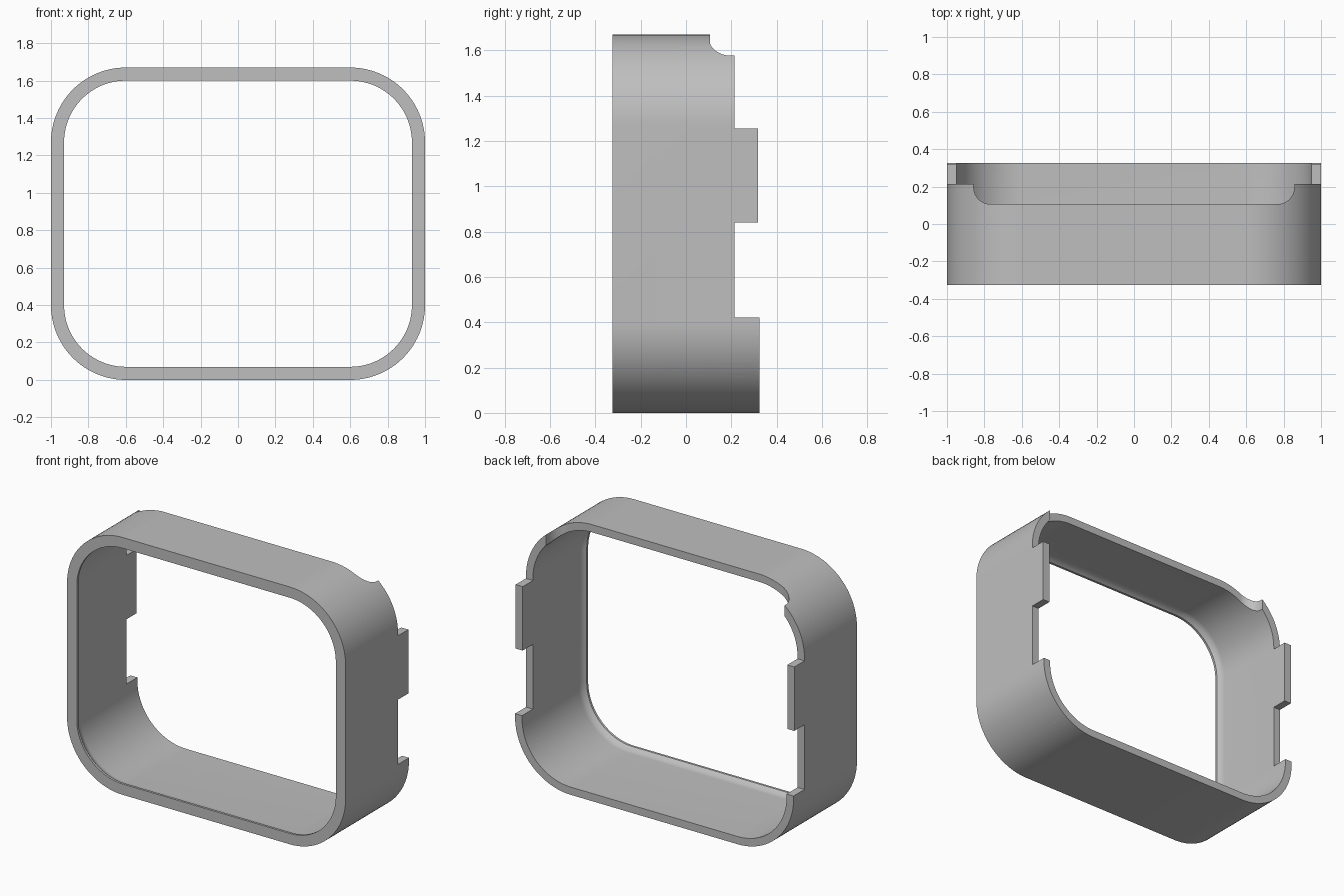
import bpy, bmesh
from math import sin, cos, pi
from mathutils import Matrix, Vector

cube = bpy.data.objects.get("Cube")
if cube:
    bpy.data.objects.remove(cube)

HALF_X, MID_Z, CORNER, DEPTH = 1.0, 0.835, 0.4, 0.325
STEPS = 24

grey = bpy.data.materials.new("plain grey")
grey.use_nodes = True
colour = (0.52, 0.52, 0.52, 1)
grey.diffuse_color = colour
grey.node_tree.nodes["Principled BSDF"].inputs["Base Color"].default_value = colour


def make_object(name, bm):
    bmesh.ops.recalc_face_normals(bm, faces=bm.faces)
    mesh = bpy.data.meshes.new(name)
    bm.to_mesh(mesh)
    bm.free()
    mesh.materials.append(grey)
    obj = bpy.data.objects.new(name, mesh)
    bpy.context.collection.objects.link(obj)
    return obj


def rounded_outline(inset):
    """Rounded rectangle in x and z with concentric corners."""
    pts = []
    for quarter, (sx, sz) in enumerate([(1, 1), (-1, 1), (-1, -1), (1, -1)]):
        for i in range(STEPS + 1):
            a = (quarter + i / STEPS) * pi / 2
            r = CORNER - inset
            pts.append((sx * (HALF_X - CORNER) + r * cos(a),
                        MID_Z + sz * (MID_Z - CORNER) + r * sin(a)))
    return pts


def prism(name, outline, vec, matrix=Matrix()):
    """Extrude a flat outline along a vector, then place it."""
    bm = bmesh.new()
    face = bm.faces.new([bm.verts.new(p) for p in outline])
    out = bmesh.ops.extrude_face_region(bm, geom=[face])
    bmesh.ops.translate(bm, vec=vec, verts=[g for g in out["geom"] if isinstance(g, bmesh.types.BMVert)])
    bm.transform(matrix)
    return make_object(name, bm)


def notch_outline(half, floor, radius, top=0.6):
    """Slot open towards the back with rounded floor corners."""
    right = [(half - radius + radius * sin(t), floor + radius - radius * cos(t))
             for t in [i * pi / 24 for i in range(13)]] + [(half, top)]
    left = [(-x, y) for x, y in reversed(right)]
    return [(x, y, 0) for x, y in right + left]


# Band: wall section with a thicker, filleted front lip, swept round the outline
section = [(-DEPTH, 0), (DEPTH, 0), (DEPTH, 0.05)]
section += [(-0.26 - 0.05 * t, 0.05 + 0.02 * t * t) for t in [i / 6 for i in range(7)]]
section += [(-DEPTH, 0.07)]
bm = bmesh.new()
rings = [[bm.verts.new((x, y, z)) for x, z in rounded_outline(inset)] for y, inset in section]
for a, b in zip(rings, rings[1:] + rings[:1]):
    for i in range(len(a)):
        j = (i + 1) % len(a)
        bm.faces.new((a[i], a[j], b[j], b[i]))
band = make_object("frame_band", bm)

# Cutters for the back edge
cutters = []
for low, high, floor in [(0.42, 0.84, 0.213), (1.255, 1.9, 0.213), (0.8, 1.3, 0.318)]:
    box = [(-1.2, floor, low), (1.2, floor, low), (1.2, floor, high), (-1.2, floor, high)]
    cutters.append(prism("edge_cutter", box, Vector((0, 0.4, 0))))
cutters.append(prism("top_notch_cutter", notch_outline(0.857, 0.106, 0.09), Vector((0, 0, 0.7)),
                     Matrix.Translation((0, 0, 1.3))))
# Diagonal slot through the lower left corner
cutters.append(prism("corner_slot_cutter", notch_outline(0.143, 0.237, 0.09), Vector((0, 0, 0.4)),
                     Matrix.Translation((0.75, 0, 0.25)) @ Matrix.Rotation(pi * 0.75, 4, 'Y')))

bpy.ops.object.select_all(action='DESELECT')
bpy.context.view_layer.objects.active = band
band.select_set(True)
for cutter in cutters:
    mod = band.modifiers.new("cut", 'BOOLEAN')
    mod.operation = 'DIFFERENCE'
    mod.solver = 'EXACT'
    mod.object = cutter
    bpy.ops.object.modifier_apply(modifier=mod.name)
for cutter in cutters:
    bpy.data.objects.remove(cutter)

bpy.ops.object.shade_smooth_by_angle(angle=pi / 6)
